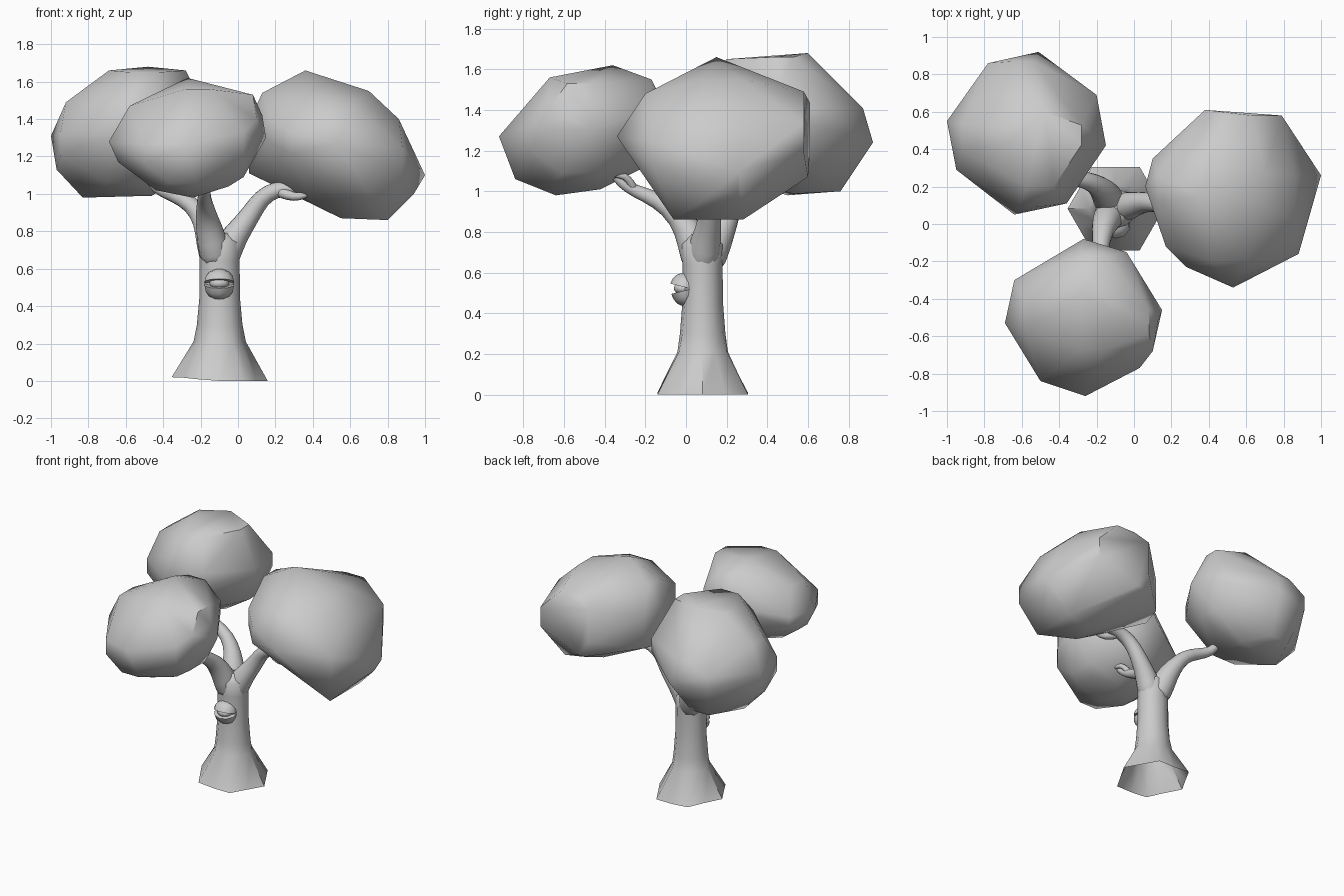
import bpy, bmesh, math
from mathutils import Vector, Matrix

if "Cube" in bpy.data.objects:
    bpy.data.objects.remove(bpy.data.objects["Cube"])

grey = bpy.data.materials.new("plain grey")
grey.diffuse_color = (0.6, 0.6, 0.6, 1)
grey.use_nodes = True
grey.node_tree.nodes["Principled BSDF"].inputs["Base Color"].default_value = grey.diffuse_color


def finish(bm, name, angle):
    bmesh.ops.recalc_face_normals(bm, faces=bm.faces[:])
    mesh = bpy.data.meshes.new(name)
    bm.to_mesh(mesh)
    bm.free()
    mesh.materials.append(grey)
    for p in mesh.polygons:
        p.use_smooth = True
    mesh.set_sharp_from_angle(angle=math.radians(angle))
    obj = bpy.data.objects.new(name, mesh)
    bpy.context.collection.objects.link(obj)
    return obj


def bridge(bm, rings):
    for a, b in zip(rings, rings[1:]):
        n = len(a)
        for i in range(n):
            bm.faces.new((a[i], a[(i + 1) % n], b[(i + 1) % n], b[i]))


def span(outline, axis, value):
    """Range of the other coordinate where the outline is crossed at value."""
    hits = []
    for p, q in zip(outline, outline[1:] + outline[:1]):
        lo, hi = min(p[axis], q[axis]), max(p[axis], q[axis])
        if lo <= value <= hi and hi > lo:
            t = (value - p[axis]) / (q[axis] - p[axis])
            hits.append(p[1 - axis] + t * (q[1 - axis] - p[1 - axis]))
    return (min(hits), max(hits)) if hits else None


def crown(name, front, side, plan):
    """Faceted leaf mass: hull of three outlines (xz, yz, xy), slightly inflated."""
    bm = bmesh.new()

    def add(order, a, b, ranges):
        ranges = [r for r in ranges if r]
        lo, hi = max(r[0] for r in ranges), min(r[1] for r in ranges)
        mid, half = (lo + hi) / 2, max(0, hi - lo) / 2 * 0.36
        for c in (mid - half, mid + half):
            v = [0, 0, 0]
            for axis, value in zip(order, (a, b, c)):
                v[axis] = value
            bm.verts.new(v)

    for x, z in front:
        add((0, 2, 1), x, z, [span(plan, 0, x), span(side, 1, z)])
    for y, z in side:
        add((1, 2, 0), y, z, [span(plan, 1, y), span(front, 1, z)])
    for x, y in plan:
        add((0, 1, 2), x, y, [span(front, 0, x), span(side, 0, y)])
    bmesh.ops.remove_doubles(bm, verts=bm.verts[:], dist=0.05)
    hull = bmesh.ops.convex_hull(bm, input=bm.verts[:])
    extra = {g for g in hull["geom_interior"] + hull["geom_unused"]
             if isinstance(g, bmesh.types.BMVert)}
    bmesh.ops.delete(bm, geom=list(extra), context='VERTS')
    bmesh.ops.dissolve_limit(bm, angle_limit=math.radians(6),
                             verts=bm.verts[:], edges=bm.edges[:])
    finish(bm, name, 50)


# Leaf masses
crown("right_crown",
      [(.36, 1.66), (.70, 1.55), (.86, 1.40), (1.0, 1.10), (.94, 1.0), (.80, .86),
       (.55, .87), (.40, .95), (.11, 1.22), (.13, 1.54)],
      [(.15, 1.66), (.58, 1.49), (.60, 1.07), (.28, .86), (-.06, .86),
       (-.34, 1.27), (-.20, 1.48)],
      [(.38, .61), (.79, .58), (1.0, .26), (.88, -.16), (.53, -.34),
       (.28, -.23), (.17, -.12), (.06, .20), (.10, .35)])
crown("front_crown",
      [(-.27, 1.62), (.08, 1.53), (.13, 1.42), (.15, 1.30), (.03, 1.09), (-.05, 1.04),
       (-.24, .98), (-.44, 1.02), (-.64, 1.17), (-.69, 1.28), (-.58, 1.47)],
      [(-.36, 1.62), (-.17, 1.55), (-.08, 1.37), (-.20, 1.12), (-.42, 1.01),
       (-.64, .98), (-.84, 1.06), (-.92, 1.27), (-.67, 1.56)],
      [(-.27, -.08), (-.04, -.15), (.15, -.46), (.10, -.68), (.03, -.77),
       (-.26, -.92), (-.50, -.84), (-.69, -.53), (-.64, -.30)])
crown("back_crown",
      [(-.69, 1.66), (-.48, 1.68), (-.28, 1.66), (-.15, 1.40), (-.22, 1.15),
       (-.46, .99), (-.83, .98), (-.97, 1.13), (-1.0, 1.31), (-.92, 1.49)],
      [(.20, 1.65), (.60, 1.68), (.87, 1.41), (.92, 1.24), (.76, 1.0),
       (.50, .98), (.22, 1.06), (.05, 1.32), (.09, 1.50)],
      [(-.78, .86), (-.51, .92), (-.20, .69), (-.15, .42), (-.36, .11),
       (-.64, .05), (-.95, .29), (-1.0, .55)])

# Trunk: open six-sided flare that rounds off as it rises
bm = bmesh.new()
rings = []
for z, rx, ry, hexed in [(0, .257, .257, 1), (.21, .14, .135, .6), (.30, .122, .115, .2),
                         (.45, .108, .10, 0), (.64, .107, .098, 0),
                         (.74, .11, .105, 0), (.79, .06, .06, 0)]:
    ring = []
    for i in range(12):
        a = i * math.pi / 6
        k = 1 - hexed * (1 - math.cos(math.pi / 6)) * (i % 2)
        tilt = .02 * max(0, -math.cos(a)) if z == 0 else 0
        ring.append(bm.verts.new((-.098 + rx * k * math.cos(a),
                                  .082 + ry * k * math.sin(a), z + tilt)))
    rings.append(ring)
bridge(bm, rings)
bm.faces.new(rings[-1])
finish(bm, "trunk", 50)


def branch(name, path, sides=8):
    """Tapered tube along (x, y, z, radius) stations."""
    bm = bmesh.new()
    pts = [Vector(p[:3]) for p in path]
    normal, rings = Vector((1, 0, 0)), []
    for i, p in enumerate(pts):
        t = (pts[min(i + 1, len(pts) - 1)] - pts[max(i - 1, 0)]).normalized()
        normal = (normal - t * normal.dot(t)).normalized()
        other = t.cross(normal)
        rings.append([bm.verts.new(p + path[i][3] * (
            normal * math.cos(a) + other * math.sin(a)))
            for a in (2 * math.pi * k / sides for k in range(sides))])
    bridge(bm, rings)
    bm.faces.new(rings[0])
    bm.faces.new(rings[-1])
    obj = finish(bm, name, 180)
    mod = obj.modifiers.new("soften", 'SUBSURF')
    mod.levels = mod.render_levels = 1


# Main limbs
branch("right_branch", [(-.09, .08, .60, .09), (-.05, .09, .73, .09), (.01, .11, .81, .07),
                        (.075, .12, .90, .058), (.125, .11, .98, .053), (.20, .10, 1.025, .05),
                        (.29, .10, 1.03, .042), (.38, .10, 1.02, .032), (.46, .12, 1.06, .015)])
branch("front_branch", [(-.11, .07, .60, .095), (-.14, .04, .76, .09), (-.17, -.03, .88, .065),
                        (-.18, -.14, .96, .045), (-.18, -.25, 1.0, .035),
                        (-.17, -.32, 1.04, .027), (-.16, -.36, 1.09, .022),
                        (-.15, -.41, 1.11, .012)])
branch("back_branch", [(-.11, .09, .60, .095), (-.14, .14, .75, .095), (-.18, .20, .86, .065),
                       (-.25, .235, .95, .05), (-.35, .25, 1.0, .043),
                       (-.44, .28, 1.03, .038), (-.48, .32, 1.10, .027),
                       (-.49, .35, 1.17, .012)])
# Small twigs
branch("front_twig", [(-.19, -.24, .98, .03), (-.16, -.27, 1.04, .024),
                      (-.14, -.30, 1.08, .021), (-.13, -.36, 1.08, .018),
                      (-.12, -.41, 1.10, .010)], 6)
branch("right_twig", [(.20, .10, 1.02, .04), (.27, .06, .99, .032),
                      (.33, .04, .98, .025), (.40, .03, 1.01, .012)], 6)


def blob(name, centre, size, tilt=0, keep=0):
    """Small ellipsoid; keep = 1 / -1 leaves its upper / lower half."""
    bm = bmesh.new()
    bmesh.ops.create_uvsphere(bm, u_segments=10, v_segments=8, radius=1)
    if keep:
        bmesh.ops.bisect_plane(bm, geom=bm.verts[:] + bm.edges[:] + bm.faces[:], dist=1e-4,
                               plane_co=(0, 0, 0), plane_no=(0, 0, -keep), clear_outer=True)
        bmesh.ops.holes_fill(bm, edges=[e for e in bm.edges if e.is_boundary])
    bmesh.ops.transform(bm, verts=bm.verts[:], matrix=Matrix.Translation(centre)
                        @ Matrix.Rotation(math.radians(tilt), 4, 'X')
                        @ Matrix.Diagonal((*size, 1)))
    finish(bm, name, 40)


# Knot on the trunk: two lips around a bulge
blob("knot_upper_lip", (-.10, -.005, .528), (.082, .075, .072), -14, 1)
blob("knot_lower_lip", (-.10, -.005, .512), (.082, .070, .080), 14, -1)
blob("knot_core", (-.10, -.015, .522), (.055, .045, .032))
